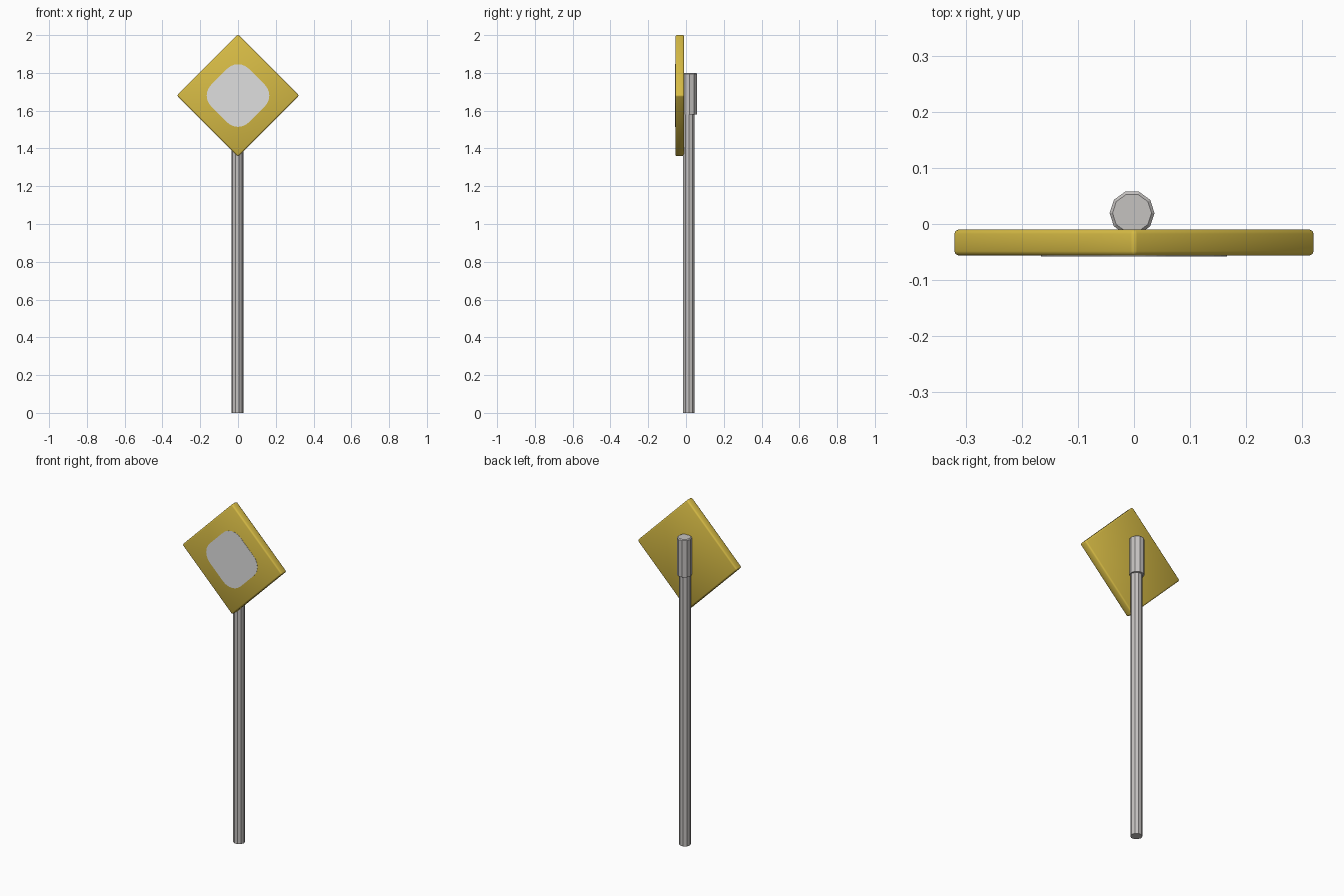
import bpy, bmesh, math
from mathutils import Matrix, Vector

if "Cube" in bpy.data.objects:
    bpy.data.objects.remove(bpy.data.objects["Cube"])


def material(name, rgb):
    m = bpy.data.materials.new(name)
    m.diffuse_color = (*rgb, 1)
    m.use_nodes = True
    m.node_tree.nodes["Principled BSDF"].inputs["Base Color"].default_value = m.diffuse_color
    return m


yellow = material("sign_yellow", (0.68, 0.50, 0.06))
white = material("panel_white", (0.74, 0.74, 0.74))
metal = material("post_metal", (0.56, 0.54, 0.53))


def finish(bm, name, mat):
    bmesh.ops.recalc_face_normals(bm, faces=bm.faces)
    me = bpy.data.meshes.new(name)
    bm.to_mesh(me)
    bm.free()
    me.materials.append(mat)
    ob = bpy.data.objects.new(name, me)
    bpy.context.collection.objects.link(ob)
    return ob


def pole(name, radius, centre, z0, z1, chamfer=0.0):
    """Upright ten-sided cylinder with an optional chamfered top."""
    bm = bmesh.new()
    bmesh.ops.create_cone(bm, cap_ends=True, segments=10,
                          radius1=radius, radius2=radius, depth=z1 - z0)
    # put a corner on the +x axis
    v = max(bm.verts, key=lambda p: p.co.x)
    bmesh.ops.rotate(bm, verts=bm.verts,
                     matrix=Matrix.Rotation(-math.atan2(v.co.y, v.co.x), 3, 'Z'))
    bmesh.ops.translate(bm, verts=bm.verts,
                        vec=(centre[0], centre[1], (z0 + z1) / 2))
    if chamfer:
        rim = [e for e in bm.edges if all(p.co.z > z1 - 1e-4 for p in e.verts)]
        bmesh.ops.bevel(bm, geom=rim, offset=chamfer, segments=1, affect='EDGES')
    return finish(bm, name, metal)


# Post and the wider bracket sleeve behind the sign
pole("post", 0.032, (-0.0035, 0.015), 0.0, 1.70)
pole("bracket_sleeve", 0.04, (-0.0035, 0.0195), 1.58, 1.80, 0.005)

# Diamond sign plate with rounded edges
centre_z, bevel = 1.68, 0.008
half = 0.32 + bevel * (math.sqrt(2) - 1)
bm = bmesh.new()
bmesh.ops.create_cube(bm, size=1)
bmesh.ops.scale(bm, verts=bm.verts, vec=(half * math.sqrt(2), 0.047, half * math.sqrt(2)))
bmesh.ops.bevel(bm, geom=bm.edges[:], offset=bevel, segments=2, profile=0.5, affect='EDGES')
bmesh.ops.rotate(bm, verts=bm.verts, matrix=Matrix.Rotation(math.pi / 4, 3, 'Y'))
bmesh.ops.translate(bm, verts=bm.verts, vec=(0, -0.033, centre_z))
plate = finish(bm, "sign_plate", yellow)
bpy.context.view_layer.objects.active = plate
plate.select_set(True)
bpy.ops.object.shade_smooth_by_angle(angle=math.radians(50))

# Rounded diamond panel on the front face
tip, r = 0.199, 0.08
bm = bmesh.new()
ring = []
for corner in range(4):
    a0 = corner * math.pi / 2
    d = tip - r * math.sqrt(2)
    for i in range(7):
        a = a0 + (i / 6 - 0.5) * math.pi / 2
        ring.append(bm.verts.new((d * math.cos(a0) + r * math.cos(a), -0.0565,
                                  centre_z + d * math.sin(a0) + r * math.sin(a))))
face = bm.faces.new(ring)
ext = bmesh.ops.extrude_face_region(bm, geom=[face])
bmesh.ops.translate(bm, vec=(0, -0.001, 0),
                    verts=[g for g in ext["geom"] if isinstance(g, bmesh.types.BMVert)])
bmesh.ops.delete(bm, geom=[face] if face.is_valid else [], context='FACES_ONLY')
finish(bm, "front_panel", white)
